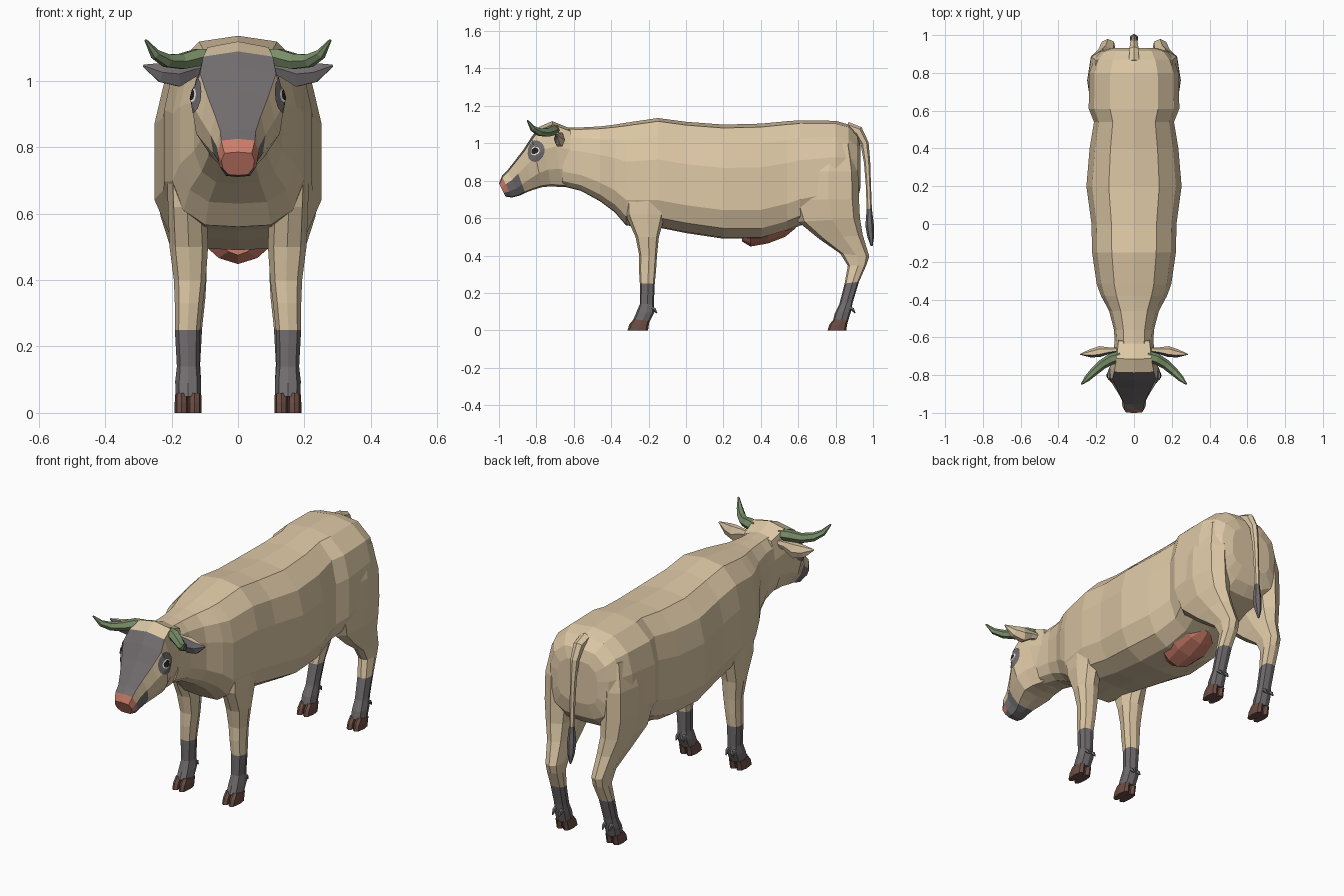
import bpy, bmesh, math
from mathutils import Vector
from mathutils.bvhtree import BVHTree

cube = bpy.data.objects.get("Cube")
if cube:
    bpy.data.objects.remove(cube)

# Flat colours (linear)
COLOURS = {
    "hide_beige": (.73, .58, .38), "slate_grey": (.165, .15, .157),
    "nose_pink": (.61, .205, .145), "horn_green": (.19, .27, .14),
    "hoof_brown": (.15, .075, .058), "eye_white": (.85, .85, .82),
    "eye_black": (.02, .013, .012)}
HIDE, GREY, PINK, GREEN, BROWN, WHITE, BLACK = range(7)
MATS = []
for label, rgb in COLOURS.items():
    m = bpy.data.materials.new(label)
    m.use_nodes = True
    m.diffuse_color = (*rgb, 1)
    shader = m.node_tree.nodes["Principled BSDF"]
    shader.inputs["Base Color"].default_value = (*rgb, 1)
    shader.inputs["Roughness"].default_value = .8
    MATS.append(m)

# Half outlines: (share of half width, share of height), bottom to top
BARREL = [(0, 0), (.5, .01), (.83, .09), (1, .25), (1, .62), (.88, .83), (.53, .97), (0, 1)]
SKULL = [(0, 0), (.58, .03), (.9, .28), (1, .62), (.82, .95), (0, 1)]
LIMB = [(0, 0), (.75, .1), (1, .45), (.7, .9), (0, 1)]
BAG = [(0, 0), (.58, .16), (1, .5), (.7, .9), (0, 1)]


def build(name, bm):
    mesh = bpy.data.meshes.new(name)
    bm.to_mesh(mesh)
    bm.free()
    for m in MATS:
        mesh.materials.append(m)
    ob = bpy.data.objects.new(name, mesh)
    bpy.context.collection.objects.link(ob)
    return ob


def loft(name, rings, paint, heights=None):
    """Skin rings of points; paint(segment, height share, normal) picks the colour."""
    bm = bmesh.new()
    rows = [[bm.verts.new(p) for p in ring] for ring in rings]
    n = len(rows[0])
    hs = heights or [.5] * n
    tags = []
    for i, (a, b) in enumerate(zip(rows, rows[1:])):
        for j in range(n):
            k = (j + 1) % n
            tags.append((bm.faces.new((a[j], a[k], b[k], b[j])), i, (hs[j] + hs[k]) / 2))
    tags.append((bm.faces.new(rows[0]), 0, .5))
    tags.append((bm.faces.new(rows[-1]), len(rows) - 1, .5))
    bmesh.ops.recalc_face_normals(bm, faces=bm.faces)
    for face, i, h in tags:
        face.material_index = paint(i, h, face.normal)
    return build(name, bm)


def pair(name, rings, paint, heights=None):
    for side, s in (("left", 1), ("right", -1)):
        loft(f"{side}_{name}", [[(s * p[0], p[1], p[2]) for p in r] for r in rings], paint, heights)


def sections(half, stations):
    """Each station: top (y, z), bottom (y, z), half width, centre x."""
    full = half + [(-u, v) for u, v in reversed(half[1:-1])]
    rings = []
    for ty, tz, by, bz, w, cx in stations:
        rings.append([(cx + u * w, by + (ty - by) * v, bz + (tz - bz) * v) for u, v in full])
    return rings, [v for _, v in full]


def upright(half, stations):
    """Each station: y, bottom z, top z, half width."""
    return sections(half, [(y, t, y, b, w, 0) for y, b, t, w in stations])


def tube(path, radii, ref, flat=1, sides=6):
    pts = [Vector(p) for p in path]
    rings = []
    for i, p in enumerate(pts):
        t = (pts[min(i + 1, len(pts) - 1)] - pts[max(i - 1, 0)]).normalized()
        u = t.cross(Vector(ref)).normalized()
        v = u.cross(t)
        rings.append([p + radii[i] * (u * flat * math.cos(a) + v * math.sin(a))
                      for a in (math.tau * k / sides for k in range(sides))])
    return rings


def solid(colour):
    return lambda i, h, n: colour


# Trunk and neck
trunk = [(-.66, .77, 1.085, .10), (-.56, .745, 1.085, .106), (-.46, .69, 1.09, .132),
         (-.38, .63, 1.10, .175), (-.32, .56, 1.11, .197), (-.15, .55, 1.135, .222),
         (0, .52, 1.115, .225), (.2, .49, 1.10, .252), (.4, .49, 1.105, .235),
         (.54, .53, 1.118, .212), (.61, .56, 1.123, .24), (.8, .61, 1.12, .237),
         (.87, .63, 1.10, .212), (.915, .68, 1.05, .175), (.932, .76, .99, .12)]
rings, heights = upright(BARREL, trunk)
loft("trunk", rings, solid(HIDE), heights)

# Head, with grey face, pink nose and grey chin
head = [(-.62, 1.08, -.58, .77, .10, 0), (-.715, 1.118, -.66, .765, .112, 0),
        (-.785, 1.088, -.72, .77, .128, 0), (-.825, 1.035, -.77, .765, .14, 0),
        (-.87, .965, -.82, .75, .112, 0), (-.92, .90, -.86, .735, .083, 0),
        (-.955, .855, -.89, .72, .065, 0), (-.984, .825, -.93, .71, .062, 0),
        (-1, .785, -.965, .715, .05, 0)]


def head_paint(i, h, n):
    if i >= 7:
        return PINK if h >= .45 else GREY
    if h > .96 and i >= 2:
        return GREY
    return GREY if i >= 5 and h < .5 else HIDE


rings, heights = sections(SKULL, head)
head_ob = loft("head", rings, head_paint, heights)
bm = bmesh.new()
bm.from_mesh(head_ob.data)
head_tree = BVHTree.FromBMesh(bm)
bm.free()


# Eye patches and eyes: thin plates that hug the side of the head
def eye_plate(name, ry, rz, lean, lift, colour, sides):
    for side, s in (("left", 1), ("right", -1)):
        bm = bmesh.new()

        def spot(r, a):
            dy, dz = r * ry * math.cos(a), r * rz * math.sin(a)
            target = Vector((s * .14, -.81 + dy + lean * dz, .96 + dz - lean * dy))
            point, normal = head_tree.find_nearest(target)[:2]
            return bm.verts.new(point + normal * lift)

        centre = spot(0, 0)
        rows = [[spot(r / 5, math.tau * k / sides) for k in range(sides)] for r in range(1, 6)]
        for k in range(sides):
            m = (k + 1) % sides
            bm.faces.new((centre, rows[0][k], rows[0][m]))
            for a, b in zip(rows, rows[1:]):
                bm.faces.new((a[k], b[k], b[m], a[m]))
        bmesh.ops.recalc_face_normals(bm, faces=bm.faces)
        if sum(f.normal.x for f in bm.faces) * s < 0:
            bmesh.ops.reverse_faces(bm, faces=bm.faces)
        for f in bm.faces:
            f.material_index = colour
        build(f"{side}_{name}", bm)


eye_plate("eye_patch", .056, .06, .2, .004, GREY, 14)
eye_plate("eye_rim", .028, .023, -.3, .0065, WHITE, 14)
eye_plate("eyeball", .022, .017, -.3, .009, BLACK, 14)

# Horns
pair("horn", tube([(.07, -.70, 1.07), (.12, -.715, 1.07), (.17, -.745, 1.058), (.215, -.785, 1.06),
                   (.25, -.82, 1.08), (.278, -.848, 1.122)],
                  [.03, .03, .026, .022, .016, .004], (0, 0, 1)), solid(GREEN))

# Ears, grey on the front
pair("ear", tube([(.08, -.665, 1.04), (.13, -.67, 1.035), (.18, -.675, 1.02), (.23, -.685, 1.025),
                  (.285, -.69, 1.045)], [.018, .026, .044, .034, .004], (0, 0, 1), .65),
     lambda i, h, n: GREY if n.y < -.4 else HIDE)


# Legs with grey socks: front (y, z), back (y, z), half width, centre x
def leg_paint(first_grey):
    return lambda i, h, n: GREY if i >= first_grey else HIDE


fore = [(-.28, .96, -.08, .96, .045, .15), (-.33, .78, -.08, .78, .055, .16),
        (-.325, .62, -.11, .62, .058, .153), (-.27, .5, -.145, .5, .058, .148),
        (-.25, .4, -.155, .4, .048, .145), (-.252, .33, -.16, .32, .042, .148),
        (-.247, .25, -.167, .25, .038, .152), (-.247, .14, -.172, .14, .034, .15),
        (-.268, .09, -.168, .1, .039, .15), (-.285, .05, -.195, .045, .038, .15)]
hind = [(.64, 1.0, .89, 1.0, .06, .155), (.57, .85, .92, .85, .078, .168),
        (.56, .7, .925, .7, .08, .168), (.6, .58, .93, .6, .068, .165),
        (.71, .49, .945, .51, .054, .15), (.825, .41, .98, .395, .043, .138),
        (.865, .345, .965, .35, .04, .138), (.848, .25, .925, .26, .037, .145),
        (.82, .14, .892, .15, .034, .148), (.795, .09, .882, .1, .039, .15),
        (.785, .05, .865, .045, .038, .15)]
for name, stations, grey_from in (("front", fore, 6), ("hind", hind, 7)):
    rings, heights = sections(LIMB, stations)
    pair(name + "_leg", rings, leg_paint(grey_from), heights)
    # Cloven hooves and dew claws hang from the last leg section
    fy, fz, by, bz, w, cx = stations[-1]
    for label, dx in (("outer", .0195), ("inner", -.0195)):
        x = cx + dx
        toe = [(fy + .005, .06, by, .05, .02, x), (fy - .018, .032, by - .004, .028, .021, x),
               (fy - .028, 0, by - .008, 0, .021, x)]
        rings, heights = sections(LIMB, toe)
        pair(f"{name}_{label}_hoof", rings, solid(BROWN), heights)
        pair(f"{name}_{label}_dew_claw",
             tube([(x, by, .125), (x, by + .027, .112), (x, by + .04, .092)],
                  [.011, .01, .003], (1, 0, 0), 1, 5), solid(GREY))

# Udder
udder = [(.30, .475, .54, .05), (.345, .448, .56, .1), (.44, .465, .58, .122),
         (.53, .50, .60, .105), (.585, .545, .60, .04)]
rings, heights = upright(BAG, udder)
loft("udder", rings, solid(PINK), heights)

# Tail with a grey switch
loft("tail", tube([(0, .86, 1.085), (0, .92, 1.065), (0, .955, 1.0), (0, .968, .9), (0, .975, .78),
                   (0, .98, .65), (0, .982, .56), (0, .988, .5), (0, .993, .45)],
                  [.03, .028, .022, .017, .014, .014, .023, .018, .005], (1, 0, 0)),
     lambda i, h, n: GREY if i >= 5 else HIDE)
